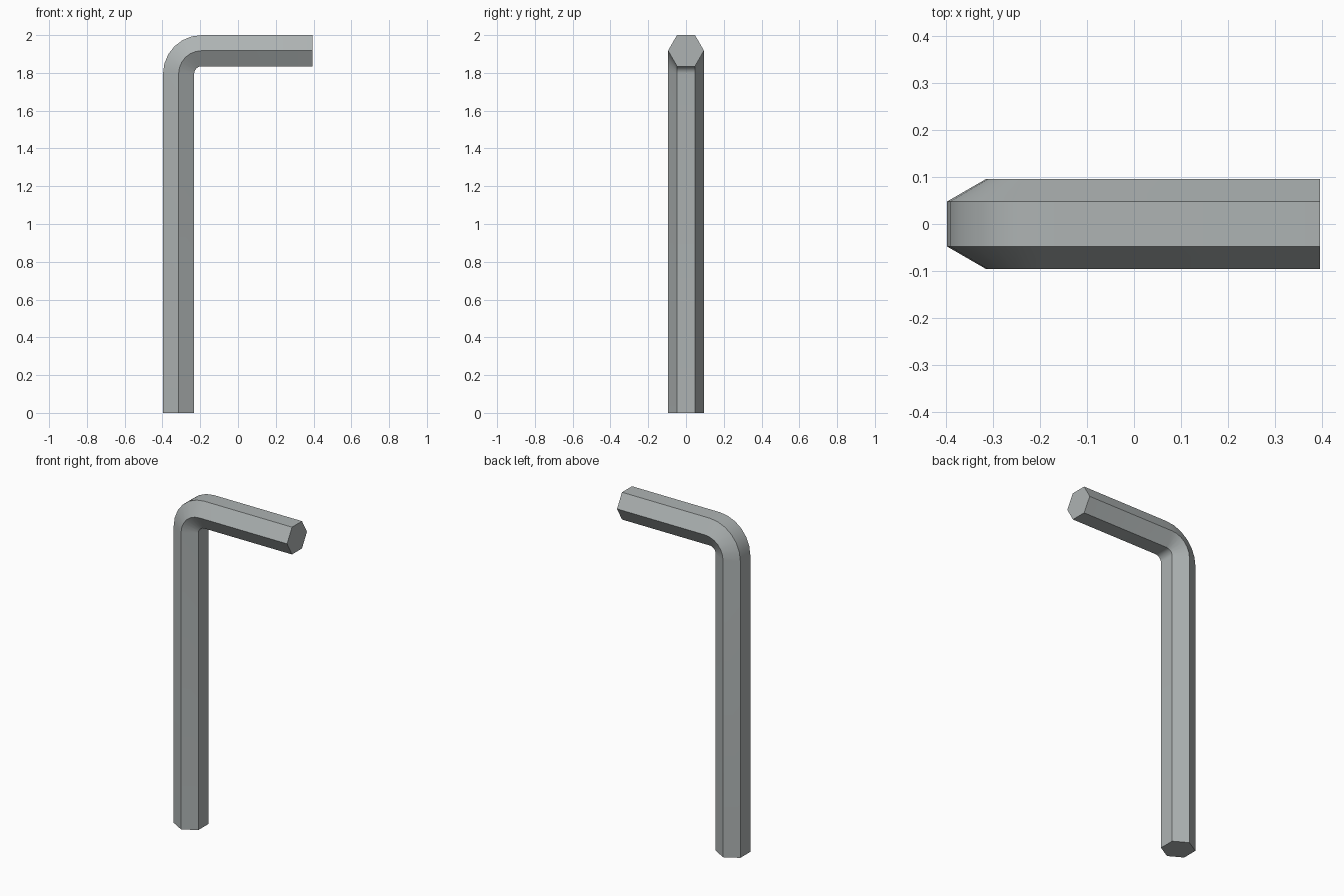
import bpy, bmesh, math
from mathutils import Vector

if "Cube" in bpy.data.objects:
    bpy.data.objects.remove(bpy.data.objects["Cube"])

APOTHEM = 0.0825                 # half the width across flats
RADIUS = APOTHEM / math.cos(math.pi / 6)
BEND = 0.122                     # bend radius of the centre line
X0, X1, TOP = -0.397, 0.395, 2.0
SEGMENTS = 6

steel = bpy.data.materials.new("steel grey")
steel.diffuse_color = (0.42, 0.45, 0.45, 1)
steel.use_nodes = True
steel.node_tree.nodes["Principled BSDF"].inputs["Base Color"].default_value = steel.diffuse_color

# Centre line: long arm, rounded bend, short arm; each with its outward direction
cx, cz = X0 + APOTHEM + BEND, TOP - APOTHEM - BEND
path = [(Vector((X0 + APOTHEM, 0, 0)), Vector((-1, 0, 0)))]
for i in range(SEGMENTS + 1):
    a = math.pi / 2 * i / SEGMENTS
    out = Vector((-math.cos(a), 0, math.sin(a)))
    path.append((Vector((cx, 0, cz)) + out * BEND, out))
path.append((Vector((X1, 0, TOP - APOTHEM)), Vector((0, 0, 1))))

# Sweep a hexagon along the centre line
bm = bmesh.new()
rings = []
for centre, out in path:
    ring = []
    for k in range(6):
        a = math.radians(30 + 60 * k)
        ring.append(bm.verts.new(centre + out * RADIUS * math.cos(a)
                                 + Vector((0, RADIUS * math.sin(a), 0))))
    rings.append(ring)
for r, s in zip(rings, rings[1:]):
    for k in range(6):
        n = (k + 1) % 6
        bm.faces.new((r[k], r[n], s[n], s[k]))
bm.faces.new(rings[0])
bm.faces.new(rings[-1])
bmesh.ops.recalc_face_normals(bm, faces=bm.faces)

mesh = bpy.data.meshes.new("hex_key")
bm.to_mesh(mesh)
bm.free()
mesh.materials.append(steel)
key = bpy.data.objects.new("hex_key", mesh)
bpy.context.collection.objects.link(key)

# Smooth bend, crisp hexagon edges
bpy.context.view_layer.objects.active = key
key.select_set(True)
bpy.ops.object.shade_smooth_by_angle(angle=math.radians(30))
